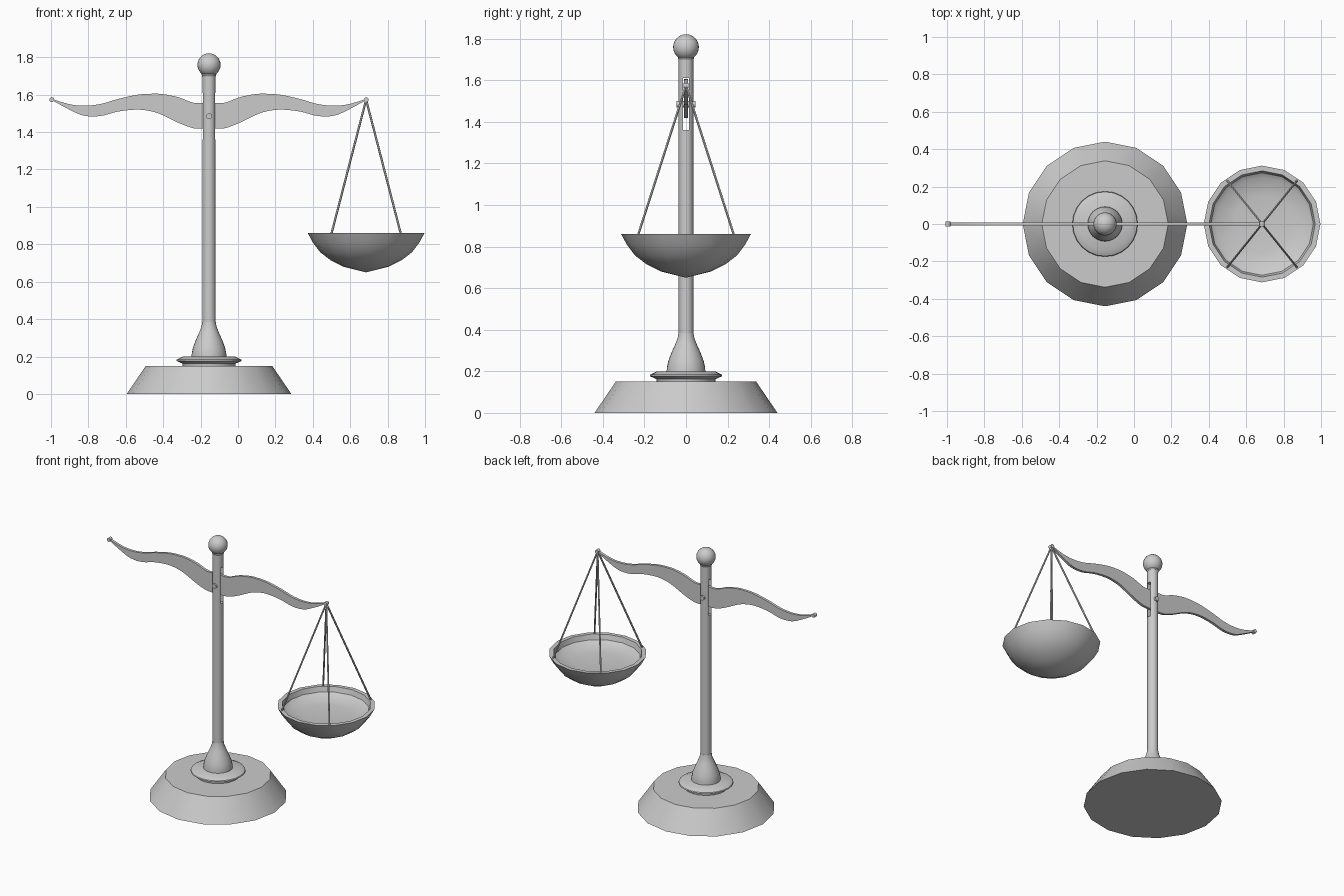
import bpy, bmesh, math
from mathutils import Vector, Matrix

if "Cube" in bpy.data.objects:
    bpy.data.objects.remove(bpy.data.objects["Cube"])

POST_X = -0.155
ARM = 0.84
PAN_X = POST_X + ARM
TIP_Z = 1.573


def finish(name, bm, angle=35):
    bmesh.ops.recalc_face_normals(bm, faces=bm.faces)
    me = bpy.data.meshes.new(name)
    bm.to_mesh(me)
    bm.free()
    ob = bpy.data.objects.new(name, me)
    bpy.context.collection.objects.link(ob)
    smooth(ob, angle)
    return ob


def smooth(ob, angle=35):
    bpy.ops.object.select_all(action='DESELECT')
    ob.select_set(True)
    bpy.context.view_layer.objects.active = ob
    bpy.ops.object.shade_smooth_by_angle(angle=math.radians(angle))


def lathe(name, profile, x, sides, angle=35):
    """Spin an (r, z) profile about the vertical line at x; r = 0 makes a pole."""
    bm = bmesh.new()
    rings = []
    for r, z in profile:
        n = sides if r > 0 else 1
        rings.append([bm.verts.new((x + r * math.cos(2 * math.pi * i / sides),
                                    r * math.sin(2 * math.pi * i / sides), z)) for i in range(n)])
    for a, b in zip(rings, rings[1:]):
        for i in range(sides):
            j = (i + 1) % sides
            quad = [a[i % len(a)], a[j % len(a)], b[j % len(b)], b[i % len(b)]]
            bm.faces.new(list(dict.fromkeys(quad)))
    return finish(name, bm, angle)


def rod(name, p, q, r, sides):
    p, q = Vector(p), Vector(q)
    d = q - p
    m = Matrix.Translation((p + q) / 2) @ d.to_track_quat('Z', 'Y').to_matrix().to_4x4()
    bm = bmesh.new()
    bmesh.ops.create_cone(bm, cap_ends=True, segments=sides, radius1=r, radius2=r,
                          depth=d.length, matrix=m)
    return finish(name, bm)


def catmull(pts, steps):
    out = []
    for i in range(len(pts) - 1):
        a, b, c, d = (Vector(pts[min(max(k, 0), len(pts) - 1)]) for k in range(i - 1, i + 3))
        for s in range(steps):
            t = s / steps
            out.append(0.5 * (2 * b + (c - a) * t + (2 * a - 5 * b + 4 * c - d) * t * t
                              + (3 * b - a - 3 * c + d) * t ** 3))
    return out + [Vector(pts[-1])]


# Base plinth, stepped collar and flared foot
lathe("base", [(0, 0), (0.44, 0), (0.338, 0.15), (0, 0.15)], POST_X, 16)
lathe("base_collar", [(0, 0.145), (0.14, 0.145), (0.143, 0.163), (0.175, 0.177), (0.172, 0.184),
                      (0.14, 0.2), (0, 0.2)], POST_X, 24)
lathe("post_foot", [(0, 0.195), (0.093, 0.195), (0.092, 0.22), (0.085, 0.25), (0.07, 0.29),
                    (0.052, 0.33), (0.04, 0.36), (0.036, 0.385), (0, 0.385)], POST_X, 24)

# Post with a slot for the beam
post = lathe("post", [(0, 0.36), (0.035, 0.36), (0.035, 1.715), (0, 1.715)], POST_X, 24)
bm = bmesh.new()
bmesh.ops.create_cube(bm, size=1, matrix=Matrix.Translation((POST_X, 0, 1.485))
                      @ Matrix.Diagonal((0.2, 0.03, 0.25, 1)))
cutter = finish("slot_cutter", bm)
cutter.hide_render = True
mod = post.modifiers.new("slot", 'BOOLEAN')
mod.operation = 'DIFFERENCE'
mod.object = cutter
bpy.context.view_layer.objects.active = post
bpy.ops.object.modifier_apply(modifier=mod.name)
bpy.data.objects.remove(cutter)
smooth(post)

# Neck ring and ball finial
lathe("neck_ring", [(0, 1.698), (0.036, 1.698), (0.039, 1.706), (0.036, 1.714), (0, 1.714)], POST_X, 24)
bm = bmesh.new()
bmesh.ops.create_uvsphere(bm, u_segments=24, v_segments=12, radius=0.062,
                          matrix=Matrix.Translation((POST_X, 0, 1.759)))
finish("finial", bm)

# Wavy beam: (distance from post, top z, bottom z), mirrored to both sides
half = [(0, 1.56, 1.42), (0.08, 1.556, 1.42), (0.16, 1.585, 1.448), (0.24, 1.602, 1.487),
        (0.30, 1.605, 1.509), (0.38, 1.6, 1.52), (0.485, 1.577, 1.51), (0.58, 1.55, 1.486),
        (0.67, 1.541, 1.488), (0.75, 1.55, 1.522), (0.835, 1.576, 1.568)]
right = catmull(half, 4)
stations = [(-d, t, b) for d, t, b in right[:0:-1]] + [tuple(v) for v in right]
bm = bmesh.new()
T = 0.009
loops = [[bm.verts.new((POST_X + d, y, z)) for y, z in ((-T, b), (T, b), (T, t), (-T, t))]
         for d, t, b in stations]
for a, b in zip(loops, loops[1:]):
    for i in range(4):
        j = (i + 1) % 4
        bm.faces.new((a[i], a[j], b[j], b[i]))
bm.faces.new(loops[0])
bm.faces.new(loops[-1])
finish("beam", bm)

# Pivot pin and beam-tip pins
rod("pivot_pin", (POST_X, -0.045, 1.485), (POST_X, 0.045, 1.485), 0.016, 16)
for side, s in (("left", -1), ("right", 1)):
    x = POST_X + s * ARM
    rod(side + "_tip_pin", (x, -0.013, TIP_Z), (x, 0.013, TIP_Z), 0.013, 12)

# Hanging pan
lathe("pan", [(0, 0.65), (0.12, 0.68), (0.19, 0.715), (0.245, 0.757), (0.285, 0.81), (0.312, 0.86),
              (0.284, 0.86), (0.274, 0.825), (0.25, 0.808), (0.15, 0.795), (0, 0.79)], PAN_X, 16)

# Four pan cords
for i, (sx, sy) in enumerate(((1, 1), (-1, 1), (-1, -1), (1, -1))):
    rod(f"cord_{i + 1}", (PAN_X, 0, TIP_Z), (PAN_X + sx * 0.187, sy * 0.232, 0.85), 0.006, 6)
